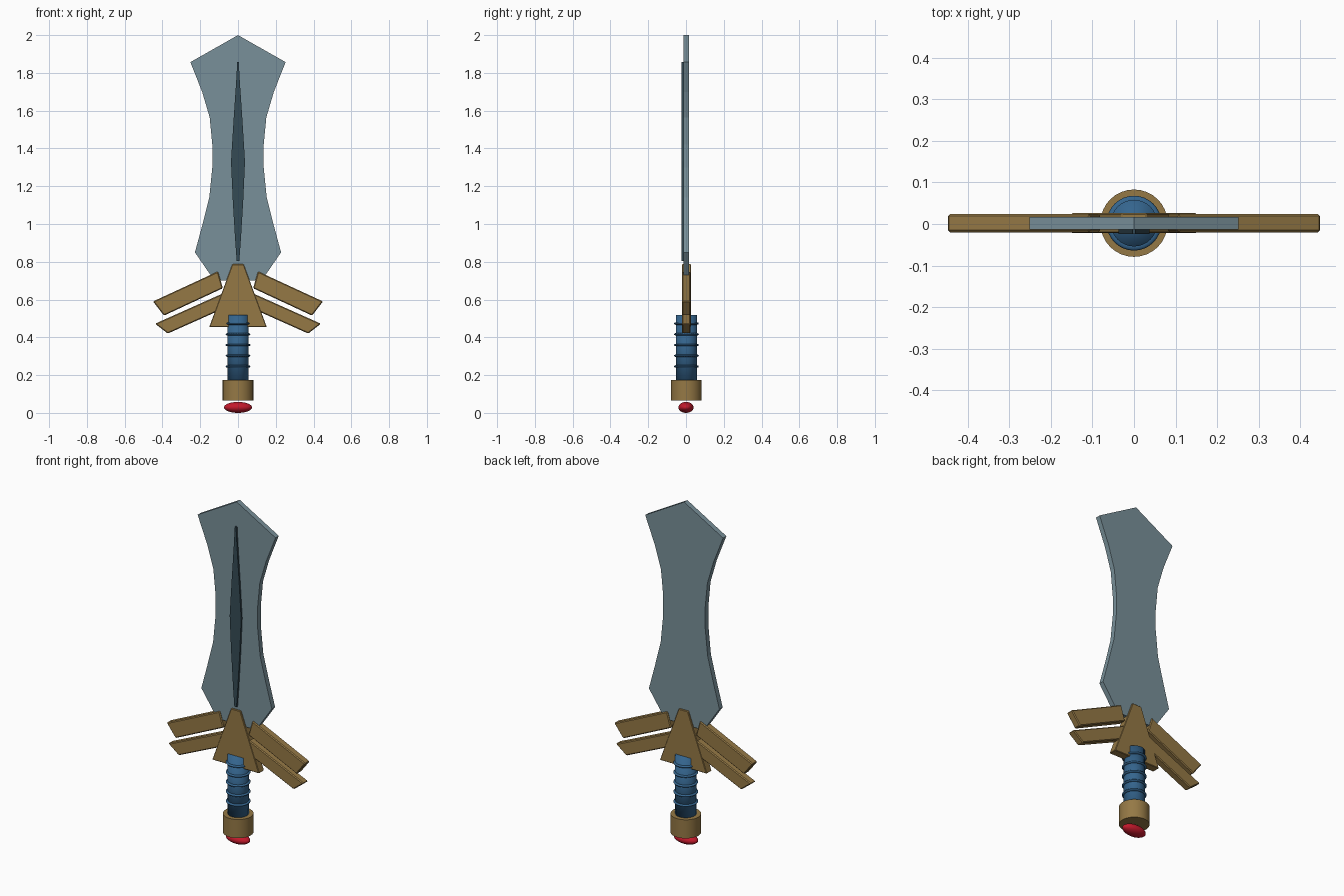
import bpy, bmesh, math

if "Cube" in bpy.data.objects:
    bpy.data.objects.remove(bpy.data.objects["Cube"], do_unlink=True)


def material(name, rgb):
    m = bpy.data.materials.new(name)
    m.use_nodes = True
    colour = (*rgb, 1)
    m.diffuse_color = colour
    m.node_tree.nodes["Principled BSDF"].inputs["Base Color"].default_value = colour
    return m


steel = material("blue grey steel", (0.19, 0.28, 0.32))
dark_steel = material("dark steel", (0.035, 0.07, 0.09))
bronze = material("bronze", (0.30, 0.19, 0.06))
blue = material("blue wrap", (0.035, 0.13, 0.27))
red = material("red gem", (0.55, 0.01, 0.025))

MID = 0.002  # depth centre of the flat parts


def plate(name, outline, front, back, mat, bevel=0):
    """Extrude an (x, z) outline between two depths."""
    bm = bmesh.new()
    face = bm.faces.new([bm.verts.new((x, front, z)) for x, z in outline])
    ext = bmesh.ops.extrude_face_region(bm, geom=[face])
    moved = [v for v in ext["geom"] if isinstance(v, bmesh.types.BMVert)]
    bmesh.ops.translate(bm, verts=moved, vec=(0, back - front, 0))
    bmesh.ops.recalc_face_normals(bm, faces=bm.faces)
    mesh = bpy.data.meshes.new(name)
    bm.to_mesh(mesh)
    bm.free()
    mesh.materials.append(mat)
    obj = bpy.data.objects.new(name, mesh)
    bpy.context.collection.objects.link(obj)
    if bevel:
        mod = obj.modifiers.new("edge bevel", "BEVEL")
        mod.width = bevel
        mod.segments = 1
    return obj


def mirrored(half):
    """Close a right-hand outline with its mirror image."""
    return half + [(-x, z) for x, z in reversed(half) if x > 0]


def finish(name, mat, angle=None):
    obj = bpy.context.object
    obj.name = name
    obj.data.materials.append(mat)
    if angle is None:
        bpy.ops.object.shade_smooth()
    else:
        bpy.ops.object.shade_smooth_by_angle(angle=math.radians(angle))
    return obj


def cylinder(name, radius, low, high, mat, angle=None):
    bpy.ops.mesh.primitive_cylinder_add(vertices=32, radius=radius, depth=high - low,
                                        location=(0, MID, (low + high) / 2))
    return finish(name, mat, angle)


# Blade with a waisted outline and flared tip
blade_half = [(0, 2.0), (0.252, 1.857), (0.19, 1.70), (0.15, 1.565), (0.136, 1.42),
              (0.136, 1.30), (0.152, 1.14), (0.19, 0.99), (0.228, 0.85), (0.125, 0.70)]
plate("blade", mirrored(blade_half), MID - 0.015, MID + 0.015, steel)

# Dark raised spine on the front of the blade
spine_half = [(0.004, 1.857), (0.010, 1.75), (0.024, 1.54), (0.037, 1.33),
              (0.028, 1.13), (0.016, 0.93), (0.007, 0.805)]
plate("blade_spine", mirrored(spine_half), -0.024, -0.008, dark_steel)

# Guard: central wedge and two feathers on each side
plate("guard_centre", mirrored([(0.03, 0.787), (0.152, 0.455)]),
      MID - 0.024, MID + 0.024, bronze, 0.003)
upper = [(0.106, 0.749), (0.45, 0.59), (0.392, 0.515), (0.08, 0.66)]
lower = [(0.07, 0.637), (0.439, 0.472), (0.372, 0.42), (0.09, 0.546)]
for side, sign in (("left", 1), ("right", -1)):
    for level, outline in (("upper", upper), ("lower", lower)):
        plate(f"guard_{level}_feather_{side}", [(sign * x, z) for x, z in outline],
              MID - 0.022, MID + 0.022, bronze, 0.005)

# Grip with evenly spaced wrapped ridges
cylinder("grip", 0.056, 0.15, 0.518, blue)
for i in range(5):
    bpy.ops.mesh.primitive_torus_add(major_radius=0.055, minor_radius=0.011,
                                     major_segments=32, minor_segments=8,
                                     location=(0, MID, 0.246 + 0.0567 * i))
    ridge = finish(f"grip_ridge_{i + 1}", blue)
    ridge.scale.z = 0.6

# Pommel collar and the flattened gem beneath it
cylinder("pommel_collar", 0.081, 0.065, 0.174, bronze, 40)
bpy.ops.mesh.primitive_uv_sphere_add(segments=32, ring_count=16, radius=1,
                                     location=(0, 0, 0.029))
gem = finish("pommel_gem", red)
gem.scale = (0.074, 0.04, 0.029)
